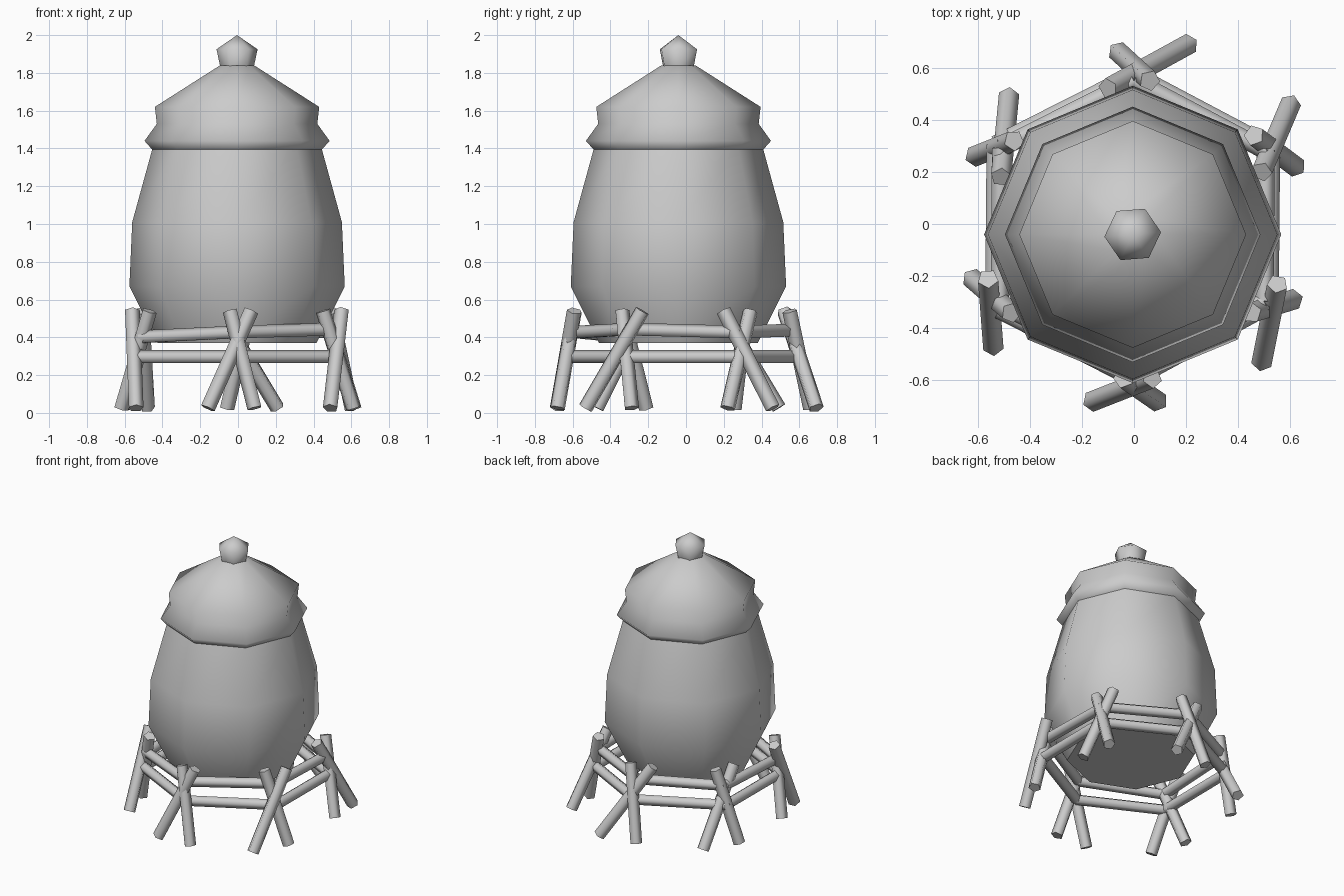
import bpy, bmesh, math
from mathutils import Vector

cube = bpy.data.objects.get("Cube")
if cube:
    bpy.data.objects.remove(cube, do_unlink=True)

grey = bpy.data.materials.new("plain grey")
grey.use_nodes = True
grey.diffuse_color = (0.6, 0.6, 0.6, 1)
grey.node_tree.nodes["Principled BSDF"].inputs["Base Color"].default_value = (0.6, 0.6, 0.6, 1)

AXIS = Vector((-0.005, -0.04, 0))


def finish(name, bm, angle):
    bmesh.ops.recalc_face_normals(bm, faces=bm.faces)
    mesh = bpy.data.meshes.new(name)
    bm.to_mesh(mesh)
    bm.free()
    mesh.materials.append(grey)
    obj = bpy.data.objects.new(name, mesh)
    bpy.context.collection.objects.link(obj)
    bpy.ops.object.select_all(action='DESELECT')
    obj.select_set(True)
    bpy.context.view_layer.objects.active = obj
    bpy.ops.object.shade_smooth_by_angle(angle=math.radians(angle))


def turned(name, profile, sides, turn=0, angle=63, floor=True):
    """Stack rings of (radius, height); the floor closes the lowest ring."""
    bm = bmesh.new()
    rings = []
    for r, z in profile:
        ring = []
        for i in range(sides):
            a = turn + math.tau * i / sides
            ring.append(bm.verts.new(AXIS + Vector((r * math.cos(a), r * math.sin(a), z))))
        rings.append(ring)
    for low, high in zip(rings, rings[1:]):
        for i in range(sides):
            j = (i + 1) % sides
            bm.faces.new((low[i], low[j], high[j], high[i]))
    if floor:
        bm.faces.new(rings[0])
    bm.faces.new(rings[-1])
    bmesh.ops.remove_doubles(bm, verts=bm.verts, dist=0.002)
    finish(name, bm, angle)


def stick(name, a, b, radius):
    a, b = Vector(a), Vector(b)
    d = b - a
    bm = bmesh.new()
    bmesh.ops.create_cone(bm, cap_ends=True, segments=5, radius1=radius,
                          radius2=radius, depth=d.length)
    bm.transform(d.to_track_quat('Z', 'Y').to_matrix().to_4x4())
    bmesh.ops.translate(bm, verts=bm.verts, vec=(a + b) / 2)
    finish(name, bm, 80)


# Pot, lid and knob
turned("pot_body", [(0.42, 0.37), (0.57, 0.67), (0.555, 1.01), (0.445, 1.41)], 8)
turned("lid", [(0.45, 1.395), (0.49, 1.44), (0.425, 1.53), (0.435, 1.62), (0.09, 1.84)],
       8, angle=100, floor=False)
turned("lid_knob", [(0.09, 1.835), (0.109, 1.925), (0.0005, 2.0)], 6, 0.08)

# Crossed legs: top x, y and foot x, y of both sticks at each corner
TOP, FOOT = 0.54, 0.025
legs = {
    "front": [(-0.04, -0.59, 0.09, -0.68), (0.07, -0.59, -0.16, -0.68)],
    "front_left": [(0.55, -0.23, 0.49, -0.53), (0.45, -0.34, 0.61, -0.29)],
    "back_left": [(0.49, 0.20, 0.60, 0.46), (0.46, 0.34, 0.62, 0.22)],
    "back": [(-0.10, 0.52, 0.21, 0.69), (0.06, 0.55, -0.06, 0.66)],
    "back_right": [(-0.51, 0.18, -0.48, 0.49), (-0.46, 0.32, -0.61, 0.26)],
    "front_right": [(-0.56, -0.21, -0.54, -0.47), (-0.47, -0.34, -0.62, -0.21)],
}
for corner, pair in legs.items():
    for n, (tx, ty, fx, fy) in enumerate(pair, 1):
        stick(f"leg_{corner}_{n}", (tx, ty, TOP), (fx, fy, FOOT), 0.041)

# Two rails along each side, from corner to corner
corners = [(0, -0.575), (0.505, -0.30), (0.51, 0.285), (0, 0.555), (-0.515, 0.295), (-0.52, -0.31)]
upper_z = [0.425, 0.44, 0.425, 0.435, 0.425, 0.40]
for i in range(6):
    j = (i + 1) % 6
    for level, scale, za, zb in (("upper", 0.99, upper_z[i], upper_z[j]),
                                 ("lower", 1.03, 0.295, 0.295)):
        a = Vector((corners[i][0] * scale, corners[i][1] * scale, za))
        b = Vector((corners[j][0] * scale, corners[j][1] * scale, zb))
        stick(f"{level}_rail_{i + 1}", a, b, 0.037)
